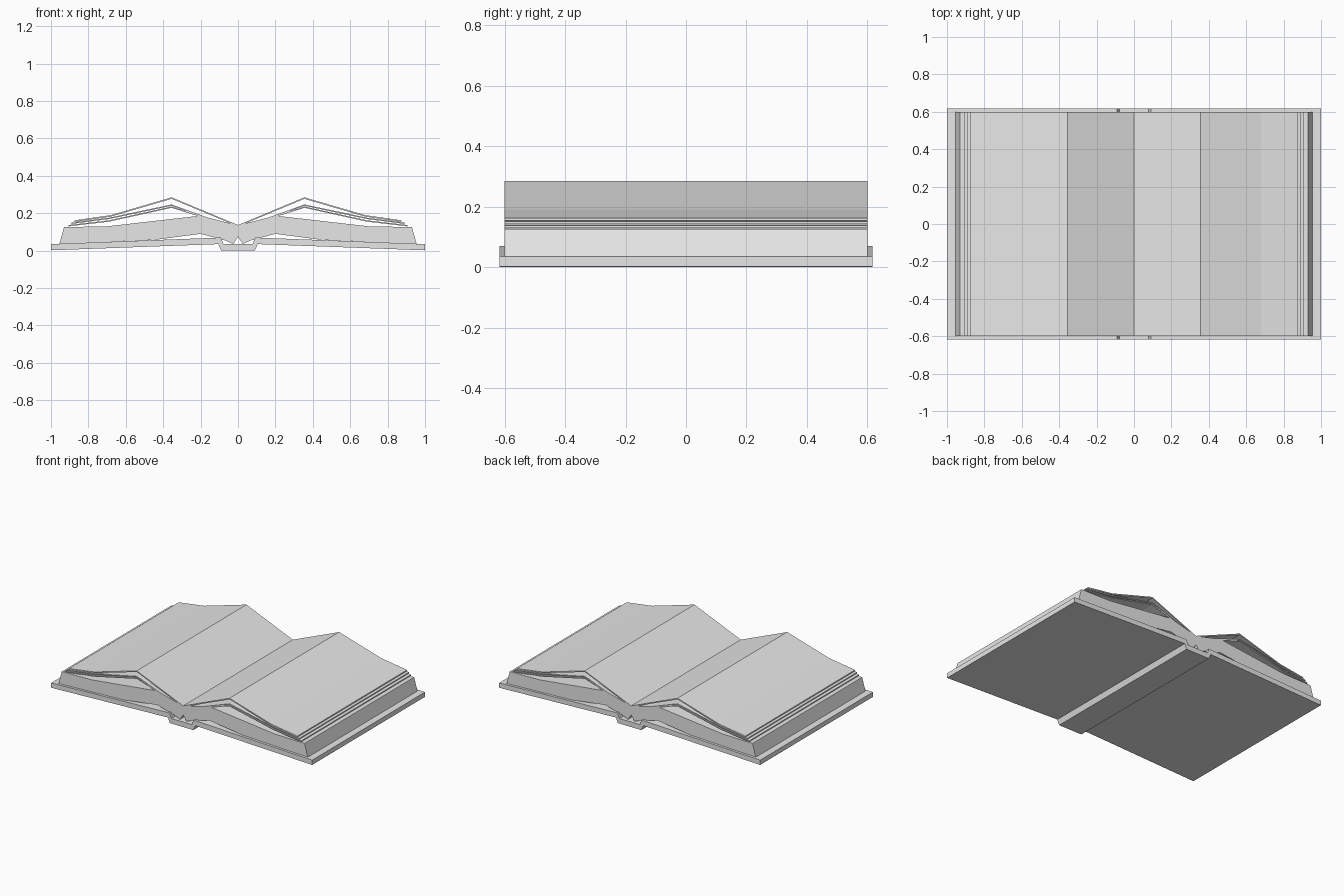
import bpy, bmesh

cube = bpy.data.objects.get("Cube")
if cube:
    bpy.data.objects.remove(cube, do_unlink=True)

grey = bpy.data.materials.new("plain grey")
grey.use_nodes = True
grey.diffuse_color = (0.8, 0.8, 0.8, 1)
grey.node_tree.nodes["Principled BSDF"].inputs["Base Color"].default_value = (0.8, 0.8, 0.8, 1)


def extrude(name, ring, half_depth):
    """Extrude a closed x-z outline along y."""
    bm = bmesh.new()
    face = bm.faces.new([bm.verts.new((x, -half_depth, z)) for x, z in ring])
    geo = bmesh.ops.extrude_face_region(bm, geom=[face])["geom"]
    verts = [g for g in geo if isinstance(g, bmesh.types.BMVert)]
    bmesh.ops.translate(bm, verts=verts, vec=(0, 2 * half_depth, 0))
    bmesh.ops.recalc_face_normals(bm, faces=bm.faces)
    mesh = bpy.data.meshes.new(name)
    bm.to_mesh(mesh)
    bm.free()
    mesh.materials.append(grey)
    bpy.context.collection.objects.link(bpy.data.objects.new(name, mesh))


def mirrored(half):
    """Complete a half outline that starts and ends on the centre line."""
    return half + [(-x, z) for x, z in reversed(half) if x > 0]


def sheet(path, thick=0.008):
    """Give a page path a thickness below it."""
    return path + [(x, z - thick) for x, z in reversed(path)]


# Hard cover with hinged boards and recessed spine
extrude("cover", mirrored([
    (0, 0.035), (0.078, 0.035), (0.092, 0.07), (1, 0.035), (1, 0.002),
    (0.105, 0.035), (0.09, 0), (0, 0)]), 0.617)

# Thick page block, arched away from the cover near the spine
extrude("page_block", mirrored([
    (0, 0.135), (0.2, 0.187), (0.7, 0.13), (0.93, 0.126), (0.955, 0.036),
    (0.45, 0.057), (0.2, 0.09), (0.07, 0.055), (0.025, 0.036), (0, 0.075)]), 0.6)

# Top spread, joined at the gutter
extrude("top_pages", mirrored(sheet(
    [(0, 0.137), (0.355, 0.285), (0.68, 0.19), (0.875, 0.162)])), 0.6)

# Loose pages lying under the top spread
loose = {
    "middle_page": [(0.16, 0.176), (0.355, 0.247), (0.69, 0.176), (0.89, 0.15)],
    "lower_page": [(0.17, 0.178), (0.355, 0.236), (0.69, 0.162), (0.905, 0.137)],
}
for name, path in loose.items():
    for side, sign in (("left", 1), ("right", -1)):
        extrude(f"{side}_{name}", sheet([(sign * x, z) for x, z in path], 0.007), 0.6)
